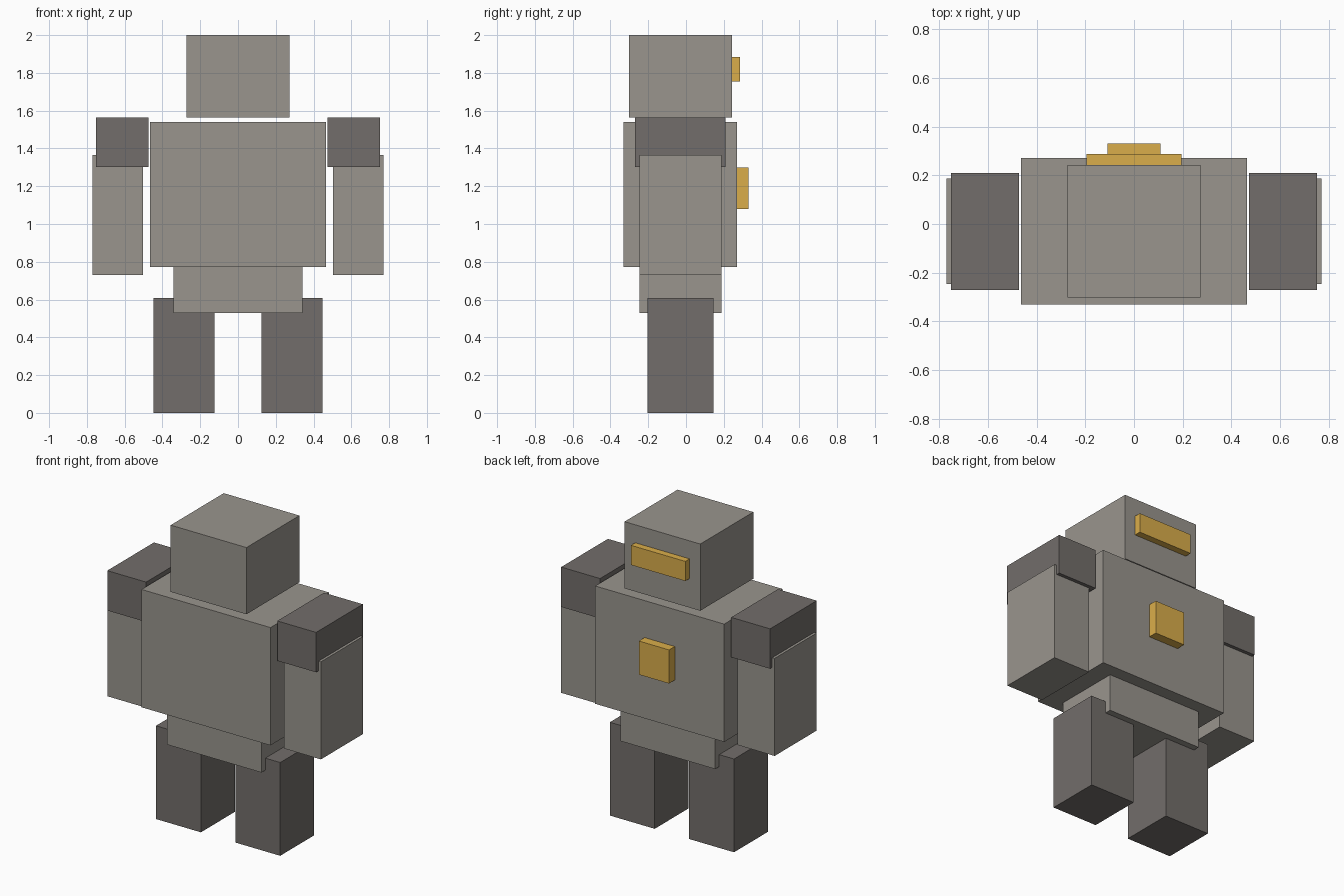
import bpy

if "Cube" in bpy.data.objects:
    bpy.data.objects.remove(bpy.data.objects["Cube"])


def material(name, colour):
    m = bpy.data.materials.new(name)
    m.diffuse_color = colour
    m.use_nodes = True
    m.node_tree.nodes["Principled BSDF"].inputs["Base Color"].default_value = m.diffuse_color
    return m


GOLD = material("gold", (0.70, 0.42, 0.07, 1))
DARK = material("dark_grey", (0.17, 0.155, 0.145, 1))
STONE = material("stone_grey", (0.32, 0.30, 0.27, 1))


def box(name, x, y, z, mat):
    """Box from (min, max) ranges on each axis."""
    bpy.ops.mesh.primitive_cube_add(size=1, location=[sum(r) / 2 for r in (x, y, z)])
    ob = bpy.context.object
    ob.name = name
    ob.scale = [r[1] - r[0] for r in (x, y, z)]
    bpy.ops.object.transform_apply(location=False, rotation=False, scale=True)
    ob.data.materials.append(mat)
    return ob


# Body
box("head", (-0.273, 0.273), (-0.303, 0.243), (1.565, 2.0), STONE)
box("torso", (-0.465, 0.465), (-0.33, 0.271), (0.772, 1.54), STONE)
box("waist", (-0.341, 0.341), (-0.246, 0.187), (0.53, 0.772), STONE)

# Gold plates on the +y side
box("visor", (-0.196, 0.196), (0.243, 0.287), (1.755, 1.883), GOLD)
box("chest_plate", (-0.109, 0.109), (0.271, 0.33), (1.08, 1.299), GOLD)

# Limbs, one per side
for side, s in (("left", -1), ("right", 1)):
    def span(a, b):
        return tuple(sorted((s * a, s * b)))
    box(side + "_shoulder", span(0.473, 0.753), (-0.271, 0.21), (1.303, 1.563), DARK)
    box(side + "_arm", span(0.504, 0.77), (-0.246, 0.187), (0.73, 1.366), STONE)
    box(side + "_leg", span(0.124, 0.448), (-0.205, 0.145), (0.0, 0.608), DARK)
